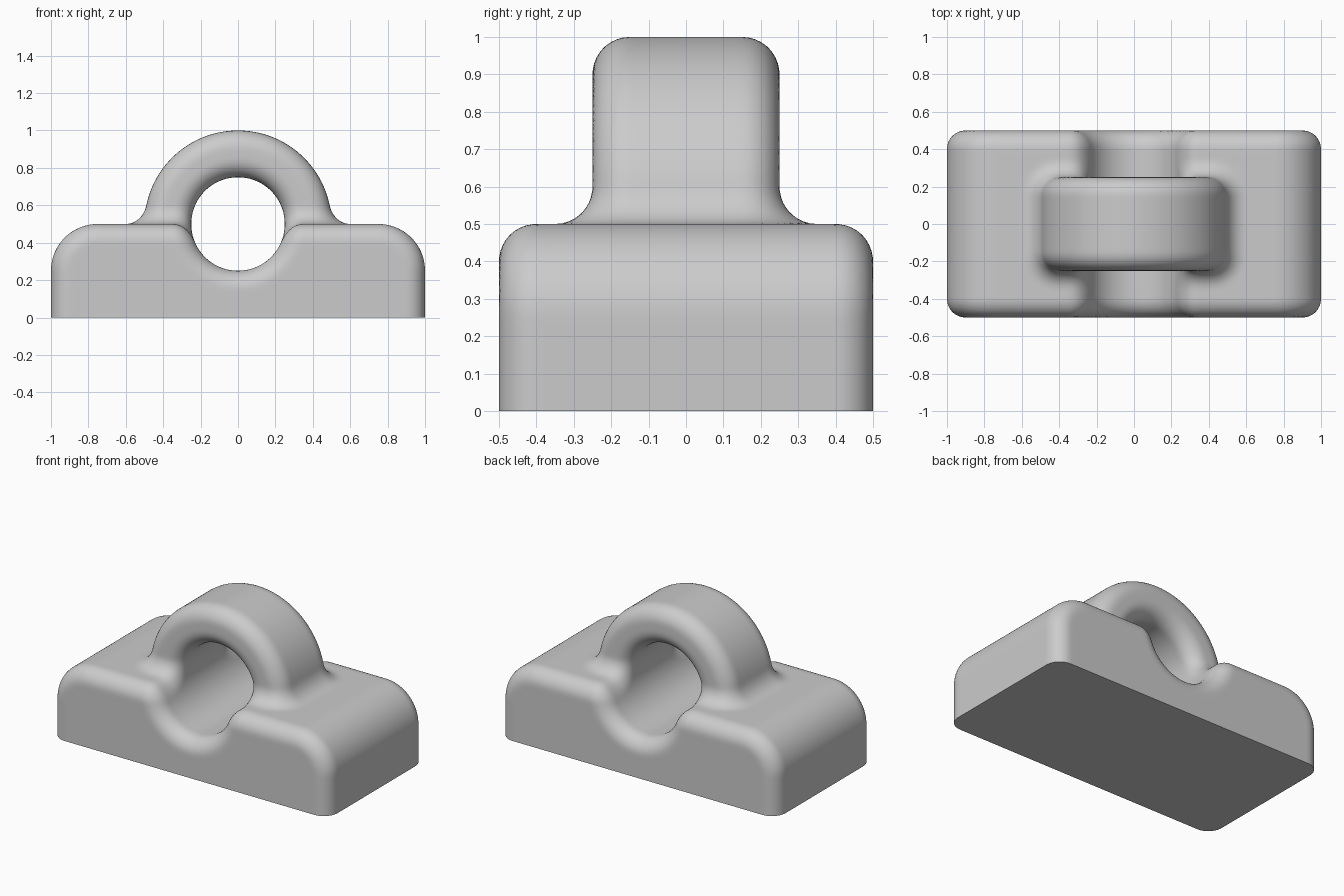
import bpy, bmesh
from math import hypot, pi
from mathutils import Vector, Matrix

cube = bpy.data.objects.get("Cube")
if cube:
    bpy.data.objects.remove(cube, do_unlink=True)

FILLET = 0.1        # radius of every blended edge
END_R = 0.25        # large radius on the two ends of the base
AXIS_Z = 0.5        # height of the bore axis, level with the base top
RING_R, BORE_R = 0.5, 0.25
RING_Y, BASE_Y = 0.25, 0.5


def add_object(name, bm):
    mesh = bpy.data.meshes.new(name)
    bm.to_mesh(mesh)
    bm.free()
    obj = bpy.data.objects.new(name, mesh)
    bpy.context.collection.objects.link(obj)
    return obj


def box(name, size, centre):
    bm = bmesh.new()
    bmesh.ops.create_cube(bm, size=1, matrix=Matrix.Translation(centre) @ Matrix.Diagonal((*size, 1)))
    return add_object(name, bm)


def cylinder_y(name, radius, length):
    bm = bmesh.new()
    bmesh.ops.create_cone(bm, cap_ends=True, segments=96, radius1=radius, radius2=radius, depth=length,
                          matrix=Matrix.Translation((0, 0, AXIS_Z)) @ Matrix.Rotation(pi / 2, 4, "X"))
    return add_object(name, bm)


def apply_modifier(obj, kind, **settings):
    mod = obj.modifiers.new(kind.title(), kind)
    for key, value in settings.items():
        setattr(mod, key, value)
    bpy.context.view_layer.objects.active = obj
    bpy.ops.object.modifier_apply(modifier=mod.name)


# Rounded joins of two distances: convex edge and concave fillet
def round_edge(a, b, r=FILLET):
    return min(-r, max(a, b)) + hypot(max(r + a, 0), max(r + b, 0))


def round_fillet(a, b, r=FILLET):
    return max(r, min(a, b)) - hypot(max(r - a, 0), max(r - b, 0))


def distance(p):
    # Base with large end radii, ring with rounded rims, then the bore
    qx, qz = abs(p.x) - 1 + END_R, abs(p.z + 0.5) - 1 + END_R
    profile = min(max(qx, qz), 0) + hypot(max(qx, 0), max(qz, 0)) - END_R
    base = round_edge(profile, abs(p.y) - BASE_Y)
    radial = hypot(p.x, p.z - AXIS_Z)
    ring = round_edge(radial - RING_R, abs(p.y) - RING_Y)
    return round_edge(round_fillet(base, ring), BORE_R - radial)


STEP = 0.001
AXES = [Vector((STEP, 0, 0)), Vector((0, STEP, 0)), Vector((0, 0, STEP))]


def snap(p):
    for _ in range(2):
        d = distance(p)
        if abs(d) < 1e-5:
            break
        slope = Vector([(distance(p + a) - d) / STEP for a in AXES])
        p = p - slope * (d / max(slope.length_squared, 0.25))
    return p


# Rough block: base and ring joined, bore cut through (extra depth is trimmed later)
block = box("bearing_block", (2, 2 * BASE_Y, 0.9), (0, 0, 0.05))
ring_tool = cylinder_y("ring_tool", RING_R, 2 * RING_Y)
bore_tool = cylinder_y("bore_tool", BORE_R, 1.4)
for tool, action in ((ring_tool, "UNION"), (bore_tool, "DIFFERENCE")):
    apply_modifier(block, "BOOLEAN", object=tool, operation=action, solver="EXACT")
    bpy.data.objects.remove(tool, do_unlink=True)
apply_modifier(block, "REMESH", mode="VOXEL", voxel_size=0.02)


def trim_below(bm, z):
    bmesh.ops.bisect_plane(bm, geom=bm.verts[:] + bm.edges[:] + bm.faces[:], dist=1e-5,
                           plane_co=(0, 0, z), plane_no=(0, 0, 1), clear_inner=True)


# Relax the surface onto the filleted shape
bm = bmesh.new()
bm.from_mesh(block.data)
trim_below(bm, -0.2)
for i in range(5):
    if i:
        bmesh.ops.smooth_vert(bm, verts=bm.verts[:], factor=0.5,
                              use_axis_x=True, use_axis_y=True, use_axis_z=True)
    for v in bm.verts:
        v.co = snap(v.co)

# Flat underside
trim_below(bm, 0)
bmesh.ops.holes_fill(bm, edges=[e for e in bm.edges if e.is_boundary], sides=0)
bmesh.ops.recalc_face_normals(bm, faces=bm.faces[:])
bm.to_mesh(block.data)
bm.free()

# Material and shading
grey = bpy.data.materials.new("light_grey")
grey.use_nodes = True
colour = (0.6, 0.6, 0.6, 1)
grey.diffuse_color = colour
grey.node_tree.nodes["Principled BSDF"].inputs["Base Color"].default_value = colour
block.data.materials.clear()
block.data.materials.append(grey)

bpy.ops.object.select_all(action="DESELECT")
block.select_set(True)
bpy.context.view_layer.objects.active = block
bpy.ops.object.shade_smooth_by_angle()
